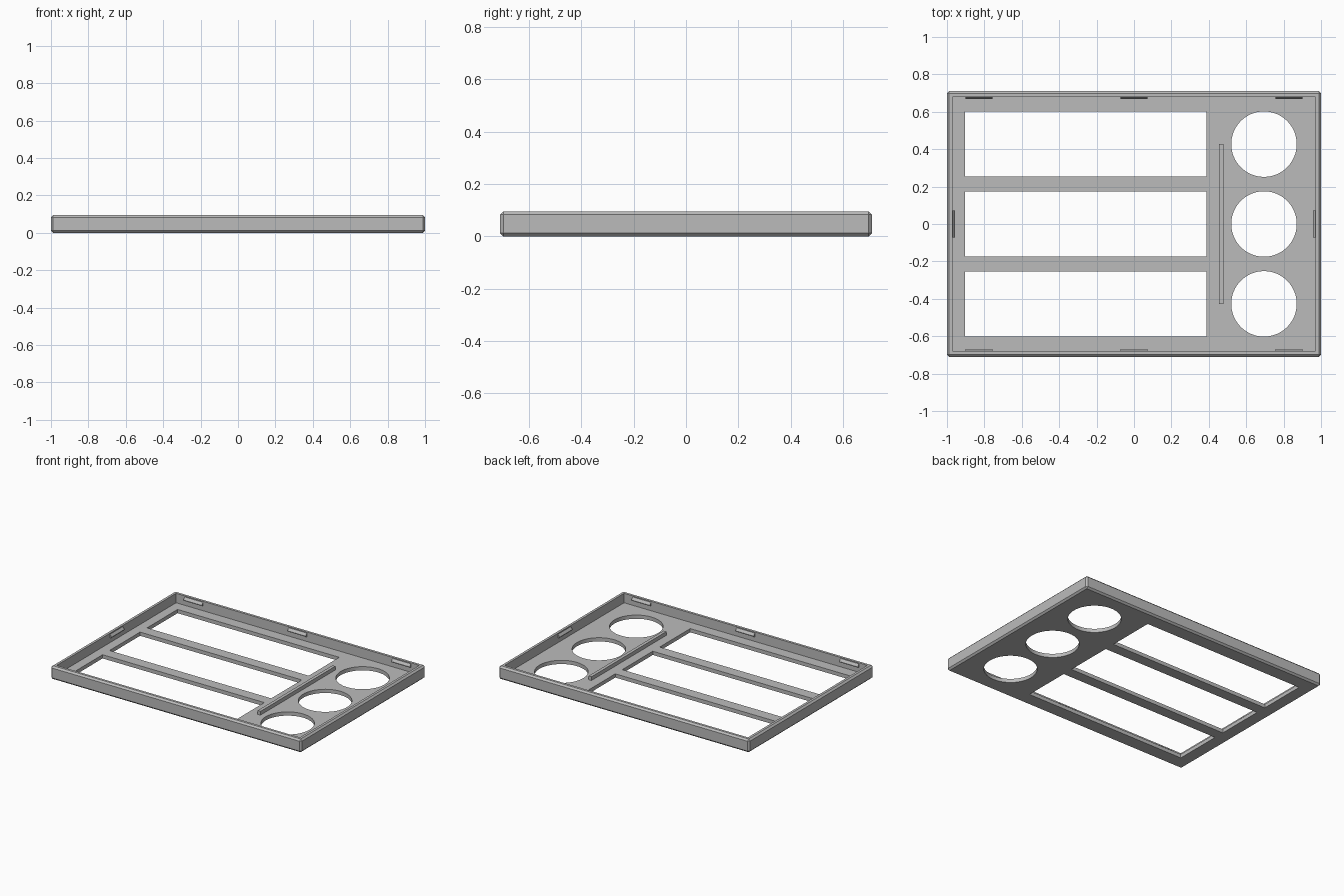
import bpy
import bmesh
from math import pi
from mathutils import Matrix, Vector

default = bpy.data.objects.get("Cube")
if default:
    bpy.data.objects.remove(default, do_unlink=True)

grey = bpy.data.materials.new("plain grey")
grey.use_nodes = True
grey.diffuse_color = (0.5, 0.5, 0.5, 1)
grey.node_tree.nodes["Principled BSDF"].inputs["Base Color"].default_value = (0.5, 0.5, 0.5, 1)

W, D, H = 1.0, 0.71, 0.095      # outer half width, half depth, height
WALL, FLOOR = 0.03, 0.027
IN_X, IN_Y = W - WALL, D - WALL


def finish(name, bm):
    bmesh.ops.recalc_face_normals(bm, faces=bm.faces)
    mesh = bpy.data.meshes.new(name)
    bm.to_mesh(mesh)
    bm.free()
    mesh.materials.append(grey)
    obj = bpy.data.objects.new(name, mesh)
    bpy.context.collection.objects.link(obj)
    return obj


def box(name, x0, x1, y0, y1, z0, z1, chamfer=0):
    bm = bmesh.new()
    bmesh.ops.create_cube(bm, size=1)
    bmesh.ops.scale(bm, vec=(x1 - x0, y1 - y0, z1 - z0), verts=bm.verts)
    bmesh.ops.translate(bm, vec=((x0 + x1) / 2, (y0 + y1) / 2, (z0 + z1) / 2), verts=bm.verts)
    if chamfer:
        bmesh.ops.bevel(bm, geom=bm.edges[:], offset=chamfer, segments=1, affect='EDGES')
    return finish(name, bm)


def disc(name, x, y, radius):
    bm = bmesh.new()
    bmesh.ops.create_cone(bm, cap_ends=True, segments=64, radius1=radius, radius2=radius,
                          depth=0.4, matrix=Matrix.Translation((x, y, 0)))
    return finish(name, bm)


def clip(name, along, wall, angle):
    """Wedge on an inner wall: 'wall' is its distance from the centre."""
    profile = [(0.002, 0.09), (-0.013, 0.07), (-0.013, 0.065), (0.002, 0.06)]
    bm = bmesh.new()
    face = bm.faces.new([bm.verts.new((along - 0.073, wall + p, z)) for p, z in profile])
    out = bmesh.ops.extrude_face_region(bm, geom=[face])
    moved = [v for v in out["geom"] if isinstance(v, bmesh.types.BMVert)]
    bmesh.ops.translate(bm, vec=Vector((0.146, 0, 0)), verts=moved)
    bmesh.ops.transform(bm, matrix=Matrix.Rotation(angle, 4, 'Z'), verts=bm.verts)
    return finish(name, bm)


# Tray body with chamfered outer edges
tray = box("tray", -W, W, -D, D, 0, H, chamfer=0.012)

# Pocket, then a row of slot and round hole for each bay
cutters = [box("pocket_cutter", -IN_X, IN_X, -IN_Y, IN_Y, FLOOR, 0.3)]
for y in (-0.427, 0, 0.427):
    cutters.append(box("slot_cutter", -0.903, 0.387, y - 0.174, y + 0.174, -0.2, 0.2))
    cutters.append(disc("hole_cutter", 0.695, y, 0.175))

for cutter in cutters:
    cutter.hide_render = True
    mod = tray.modifiers.new("cut", 'BOOLEAN')
    mod.operation = 'DIFFERENCE'
    mod.solver = 'EXACT'
    mod.object = cutter
bpy.context.view_layer.objects.active = tray
for mod in list(tray.modifiers):
    bpy.ops.object.modifier_apply(modifier=mod.name)
for cutter in cutters:
    bpy.data.objects.remove(cutter, do_unlink=True)

# Smooth only the walls of the round holes
bpy.ops.object.select_all(action='DESELECT')
tray.select_set(True)
bpy.ops.object.shade_smooth_by_angle(angle=pi / 9)

# Raised divider rib between slots and round holes
box("divider_rib", 0.455, 0.478, -0.427, 0.427, FLOOR - 0.002, FLOOR + 0.027)

# Snap clips along the four inner walls
for side, angle in (("back", 0), ("front", pi)):
    for x in (-0.829, 0, 0.829):
        clip(side + "_clip", x, IN_Y, angle)
for side, angle in (("left", -pi / 2), ("right", pi / 2)):
    clip(side + "_clip", 0, IN_X, angle)
